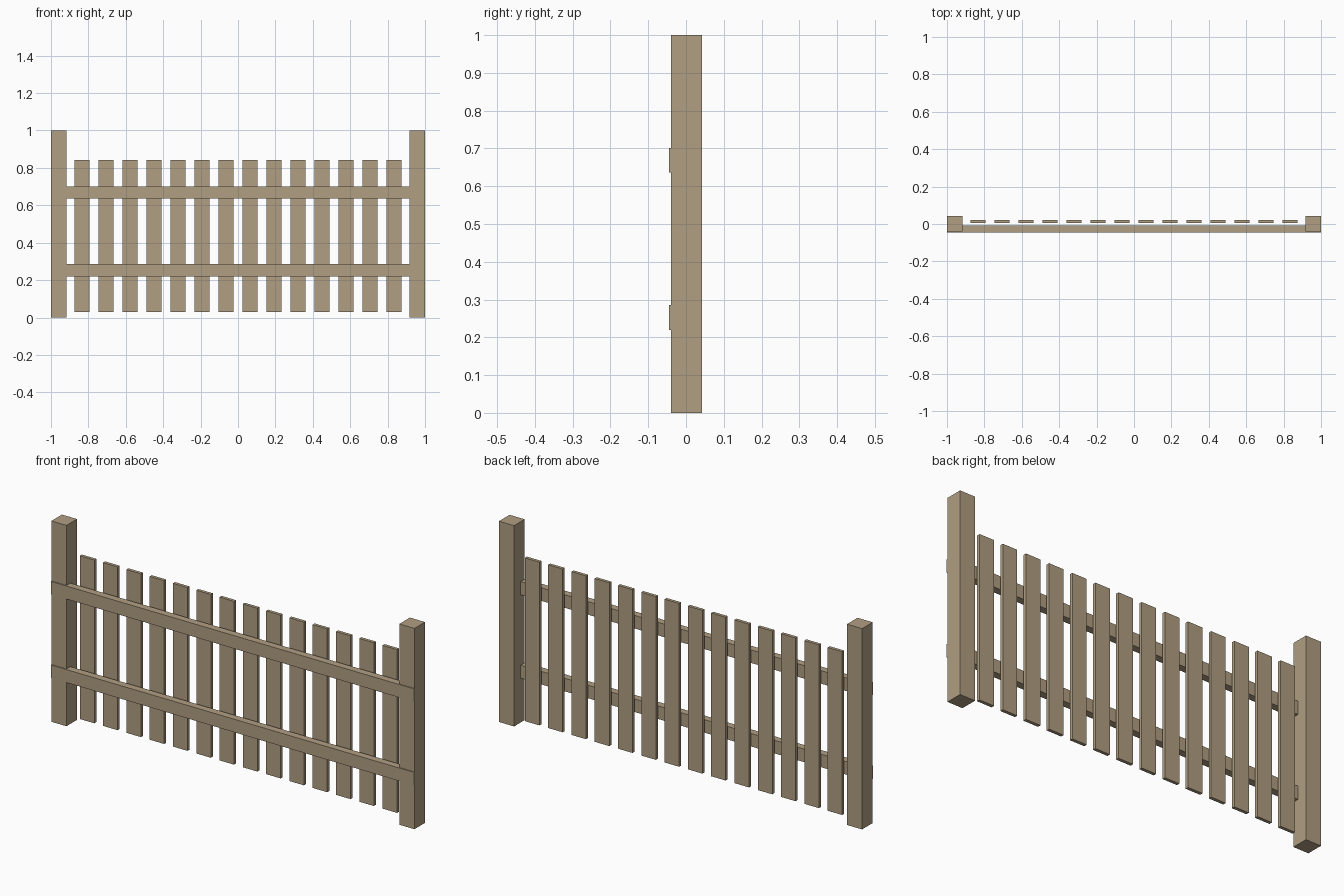
import bpy
import bmesh
from mathutils import Matrix, Vector

cube = bpy.data.objects.get("Cube")
if cube:
    bpy.data.objects.remove(cube, do_unlink=True)

# Single weathered timber colour
wood = bpy.data.materials.new("weathered_wood")
wood.use_nodes = True
COLOUR = (0.434, 0.342, 0.223, 1)
wood.diffuse_color = COLOUR
wood.node_tree.nodes["Principled BSDF"].inputs["Base Color"].default_value = COLOUR


def board(name, low, high):
    """Flat-sided box between two opposite corners."""
    low, high = Vector(low), Vector(high)
    bm = bmesh.new()
    bmesh.ops.create_cube(bm, size=1, matrix=Matrix.Diagonal((*(high - low), 1)))
    mesh = bpy.data.meshes.new(name)
    bm.to_mesh(mesh)
    bm.free()
    mesh.materials.append(wood)
    obj = bpy.data.objects.new(name, mesh)
    obj.location = (low + high) / 2
    bpy.context.scene.collection.objects.link(obj)
    return obj


# Square end posts
POST = 0.083
BACK = 0.043
for side, x in (("right", -1), ("left", 1 - POST)):
    board(f"{side}_post", (x, BACK - POST, 0), (x + POST, BACK, 1))

# Horizontal rails, let into the posts and slightly proud of their fronts
for level, z in (("lower", 0.22), ("upper", 0.636)):
    board(f"{level}_rail", (-1, -0.045, z), (1, -0.009, z + 0.065))

# Evenly spaced upright pickets behind the rails
COUNT, WIDTH, FIRST, LAST = 14, 0.08, -0.835, 0.833
for i in range(COUNT):
    x = FIRST + (LAST - FIRST) * i / (COUNT - 1)
    board(f"picket_{i + 1}", (x - WIDTH / 2, 0.005, 0.03), (x + WIDTH / 2, 0.021, 0.843))
